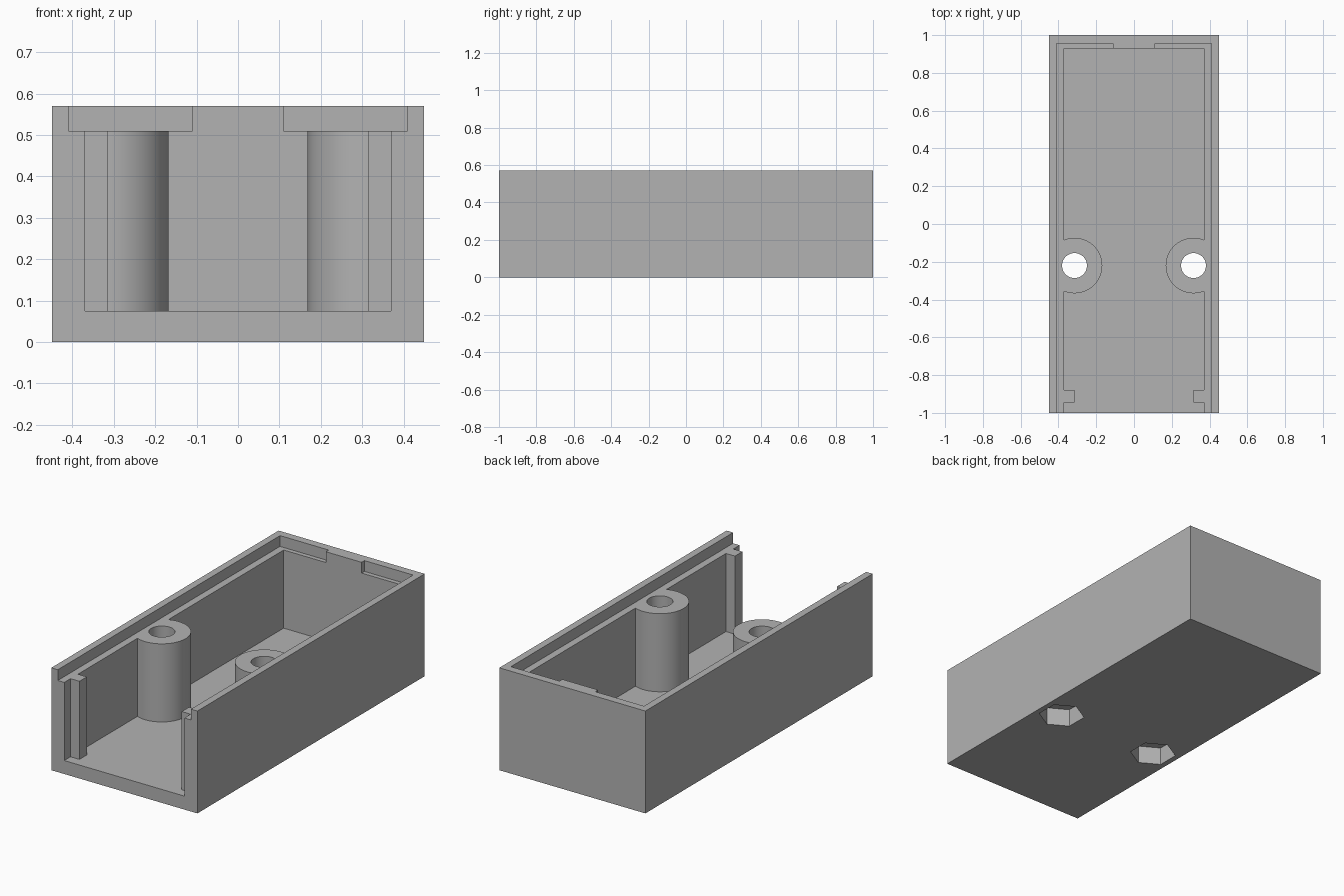
import bpy, bmesh, math

if "Cube" in bpy.data.objects:
    bpy.data.objects.remove(bpy.data.objects["Cube"], do_unlink=True)

HALF_W, HEIGHT = 0.45, 0.57
INNER, BACK = 0.37, 0.93           # cavity half width and rear wall
FLOOR, LEDGE = 0.075, 0.51
POST_X, POST_Y, POST_R = 0.315, -0.22, 0.147
FRONT = -1.1                       # cutters run out past the open end

grey = bpy.data.materials.new("plain grey")
grey.use_nodes = True
colour = (0.45, 0.45, 0.45, 1)
grey.diffuse_color = colour
grey.node_tree.nodes["Principled BSDF"].inputs["Base Color"].default_value = colour


def prism(name, outline, z0, z1):
    """Extrude a flat outline upwards from z0 to z1."""
    bm = bmesh.new()
    face = bm.faces.new([bm.verts.new((x, y, z0)) for x, y in outline])
    top = bmesh.ops.extrude_face_region(bm, geom=[face])["geom"]
    verts = [v for v in top if isinstance(v, bmesh.types.BMVert)]
    bmesh.ops.translate(bm, verts=verts, vec=(0, 0, z1 - z0))
    bmesh.ops.recalc_face_normals(bm, faces=bm.faces)
    mesh = bpy.data.meshes.new(name)
    bm.to_mesh(mesh)
    bm.free()
    mesh.materials.append(grey)
    obj = bpy.data.objects.new(name, mesh)
    bpy.context.collection.objects.link(obj)
    return obj


def ring(cx, cy, radius, sides, start=0.0):
    return [(cx + radius * math.cos(start + math.tau * i / sides),
             cy + radius * math.sin(start + math.tau * i / sides)) for i in range(sides)]


def mirrored(half):
    """Close an outline given for the +x side, running front to back."""
    return half + [(-x, y) for x, y in reversed(half)]


def cut(body, cutter):
    cutter.hide_render = True
    mod = body.modifiers.new("cut", "BOOLEAN")
    mod.operation, mod.solver, mod.object = "DIFFERENCE", "EXACT", cutter
    bpy.context.view_layer.objects.active = body
    bpy.ops.object.modifier_apply(modifier=mod.name)
    bpy.data.objects.remove(cutter, do_unlink=True)


# Solid block
body = prism("case_body", [(-HALF_W, -1), (HALF_W, -1), (HALF_W, 1), (-HALF_W, 1)], 0, HEIGHT)

# Main cavity, leaving the front ribs and the two round screw posts standing
half_angle = math.acos((INNER - POST_X) / POST_R)
steps = 40
arc = []
for i in range(steps + 1):
    a = -half_angle - (math.tau - 2 * half_angle) * i / steps
    arc.append((POST_X + POST_R * math.cos(a), POST_Y + POST_R * math.sin(a)))
ribs = [(INNER, FRONT), (INNER, -0.945), (POST_X, -0.945), (POST_X, -0.88), (INNER, -0.88)]
cut(body, prism("cavity_cutter", mirrored(ribs + arc + [(INNER, BACK)]), FLOOR, 0.54))

# Lid recess around the rim, with a full-height tab in the middle of the back
recess = [(0.41, FRONT), (0.41, 0.955), (0.11, 0.955), (0.11, BACK)]
cut(body, prism("lid_recess_cutter", mirrored(recess), LEDGE, 0.7))

# Screw holes with hexagonal nut pockets underneath
for side in (-1, 1):
    cut(body, prism("screw_hole_cutter", ring(side * POST_X, POST_Y, 0.066, 48), -0.1, 0.7))
    cut(body, prism("nut_pocket_cutter", ring(side * POST_X, POST_Y, 0.12, 6, math.pi / 6), -0.1, 0.10))

# Smooth the round walls, keep the edges crisp
bpy.ops.object.select_all(action="DESELECT")
body.select_set(True)
bpy.context.view_layer.objects.active = body
bpy.ops.object.shade_smooth_by_angle(angle=math.radians(30))
